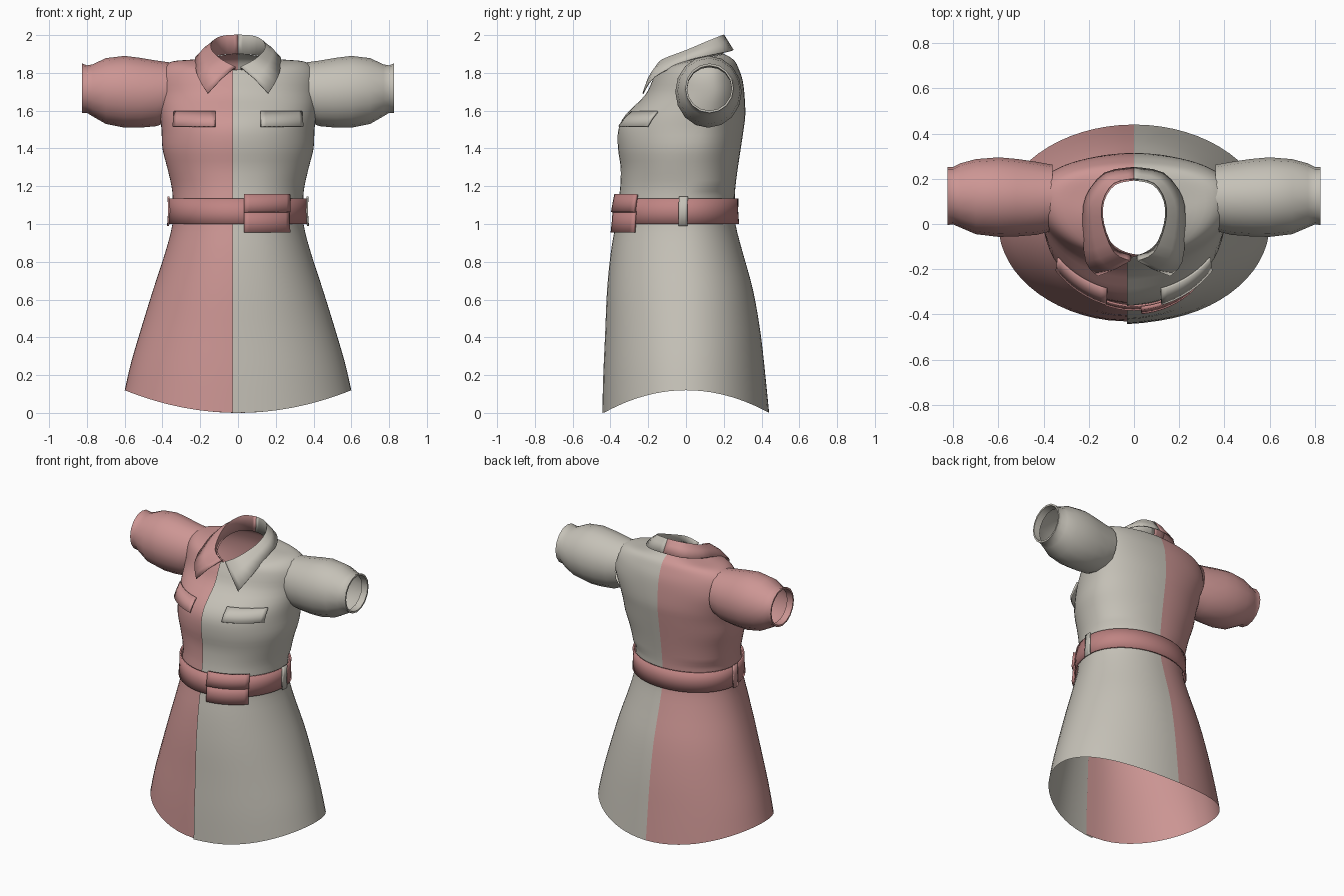
import bpy, bmesh, math

if "Cube" in bpy.data.objects:
    bpy.data.objects.remove(bpy.data.objects["Cube"])


def material(name, rgb):
    m = bpy.data.materials.new(name)
    m.diffuse_color = (*rgb, 1)
    m.use_nodes = True
    m.node_tree.nodes["Principled BSDF"].inputs["Base Color"].default_value = m.diffuse_color
    return m


PINK = material("dusty pink", (0.61, 0.305, 0.296))
ROSE = material("deep rose", (0.52, 0.23, 0.225))
GRAY = material("warm gray", (0.56, 0.535, 0.475))
SIDES = ((1, GRAY, "right"), (-1, PINK, "left"))

# garment rings: side z, front z, back z, half width, front y, centre y, back y
RINGS = [
    (.12, 0, 0, .60, -.435, 0, .44),
    (.27, .2, .2, .565, -.43, 0, .42),
    (.45, .42, .42, .512, -.42, 0, .395),
    (.65, .65, .65, .45, -.41, 0, .355),
    (.85, .85, .85, .385, -.39, -.01, .30),
    (1.0, 1.0, 1.0, .347, -.365, -.01, .262),
    (1.12, 1.12, 1.12, .345, -.35, -.01, .258),
    (1.2, 1.2, 1.2, .352, -.34, 0, .262),
    (1.3, 1.3, 1.3, .375, -.338, 0, .275),
    (1.4, 1.4, 1.4, .40, -.352, .02, .29),
    (1.5, 1.5, 1.5, .405, -.35, .05, .305),
    (1.58, 1.58, 1.58, .415, -.31, .08, .314),
    (1.68, 1.68, 1.68, .43, -.21, .12, .31),
    (1.76, 1.76, 1.76, .43, -.17, .12, .30),
    (1.82, 1.79, 1.82, .41, -.155, .12, .28),
    (1.86, 1.80, 1.86, .35, -.15, .11, .26),
    (1.87, 1.81, 1.885, .24, -.145, .08, .23),
    (1.88, 1.815, 1.90, .145, -.14, .04, .20),
]


def spline(rows, u):
    """Smooth interpolation through a list of rows."""
    n = len(rows) - 1
    i = min(int(u), n - 1)
    t = u - i
    a, b, c, d = (rows[min(max(k, 0), n)] for k in (i - 1, i, i + 1, i + 2))
    return [q + .5 * t * (r - p + t * (2 * p - 5 * q + 4 * r - s + t * (3 * (q - r) + s - p)))
            for p, q, r, s in zip(a, b, c, d)]


def surface(u, a, off=0.0):
    """Point on the garment; angle 0 is the front, pi the back."""
    zs, zf, zb, hw, yf, yc, yb = spline(RINGS, u)
    s, c = math.sin(a), math.cos(a)
    depth = yc - yf if c > 0 else yb - yc
    zc = zf if c > 0 else zb
    e = 1 if c > 0 or u < 7 else .85
    y = yc - depth * math.copysign(abs(c) ** e, c)
    nx, ny = s / hw, -c / depth
    k = off / math.hypot(nx, ny)
    return [hw * s + nx * k, y + ny * k, zs + (zc - zs) * c * c]


def row_at(z):
    lo, hi = 0, 14
    for _ in range(30):
        mid = (lo + hi) / 2
        lo, hi = (mid, hi) if spline(RINGS, mid)[0] < z else (lo, mid)
    return lo


def sheet(name, rows, mat, thick=0.0, closed=False, offset=0, angle=40):
    """Quad grid through rows of points, with optional thickness."""
    bm = bmesh.new()
    grid = [[bm.verts.new(p) for p in r] for r in rows]
    n = len(rows[0])
    for r0, r1 in zip(grid, grid[1:]):
        for j in range(n if closed else n - 1):
            k = (j + 1) % n
            bm.faces.new((r0[j], r0[k], r1[k], r1[j]))
    bmesh.ops.recalc_face_normals(bm, faces=bm.faces)
    me = bpy.data.meshes.new(name)
    bm.to_mesh(me)
    bm.free()
    me.materials.append(mat)
    ob = bpy.data.objects.new(name, me)
    bpy.context.collection.objects.link(ob)
    if thick:
        mod = ob.modifiers.new("thickness", "SOLIDIFY")
        mod.thickness, mod.offset = thick, offset
    bpy.ops.object.select_all(action="DESELECT")
    ob.select_set(True)
    bpy.context.view_layer.objects.active = ob
    bpy.ops.object.shade_smooth_by_angle(angle=math.radians(angle))
    return ob


def patch(name, z0, z1, a0, a1, off0, off1, mat, n=10, closed=False, thick=.01, flip=1):
    """Curved plate lying on the garment between two heights and angles."""
    rows = []
    for i in range(3):
        t = i / 2
        u = row_at(z0 + (z1 - z0) * t)
        pts = [surface(u, a0 + (a1 - a0) * j / n, off0 + (off1 - off0) * t)
               for j in range(n if closed else n + 1)]
        rows.append([(flip * x, y, z) for x, y, z in pts])
    return sheet(name, rows, mat, thick, closed)


# dress halves, overlapping at the front opening
COLS, STEPS = 32, 3
for s, mat, side in SIDES:
    rows = []
    for i in range((len(RINGS) - 1) * STEPS + 1):
        row = []
        for j in range(COLS + 1):
            a = math.pi * j / COLS
            x, y, z = surface(i / STEPS, a)
            if a < math.pi / 2:
                w = math.exp(-(x / .08) ** 2)
                x -= .03 * w
                y += (-.008 if s > 0 else .004) * w
            row.append((s * x, y, z))
        rows.append(row)
    sheet("dress_half_" + side, rows, mat)

# sleeves with turned-in cuffs: x, bottom z, top z, front y, back y
SLEEVE = [(.36, 1.55, 1.855, -.03, .262), (.43, 1.518, 1.865, -.048, .275),
          (.52, 1.51, 1.88, -.055, .288), (.60, 1.51, 1.89, -.057, .295),
          (.70, 1.53, 1.878, -.045, .287), (.77, 1.57, 1.845, -.015, .268),
          (.80, 1.588, 1.84, -.002, .252), (.826, 1.588, 1.85, -.004, .252),
          (.826, 1.60, 1.838, .006, .242), (.78, 1.60, 1.83, .006, .242)]
for s, mat, side in SIDES:
    rows = []
    for x, z0, z1, y0, y1 in SLEEVE:
        rows.append([(s * x, (y0 + y1) / 2 + (y1 - y0) / 2 * math.cos(a),
                      (z0 + z1) / 2 + (z1 - z0) / 2 * math.sin(a))
                     for a in (math.tau * k / 16 for k in range(16))])
    sheet("sleeve_" + side, rows, mat, closed=True)

# folded collar: stand base, fold line, outer edge (front to back)
BASE = [(.015, -.14, 1.815), (.09, -.105, 1.83), (.135, 0, 1.86),
        (.135, .1, 1.88), (.085, .175, 1.895), (0, .195, 1.90)]
FOLD = [(.015, -.162, 1.83), (.09, -.125, 1.87), (.14, 0, 1.918),
        (.14, .1, 1.96), (.09, .18, 1.992), (0, .202, 2.0)]
EDGE = [(.16, -.228, 1.69), (.213, -.165, 1.78), (.225, 0, 1.862),
        (.212, .12, 1.892), (.13, .225, 1.913), (0, .25, 1.92)]
for s, mat, side in SIDES:
    rows = []
    for line in (BASE, FOLD, EDGE):
        pts = [spline(line, k / 3) for k in range(16)]
        rows.append([(s * x, y, z) for x, y, z in pts])
    mid = [[(p[0] + q[0]) / 2, (p[1] + q[1]) / 2 - .006, (p[2] + q[2]) / 2 + .008]
           for p, q in zip(rows[1], rows[2])]
    mid[-1][0] = 0
    rows.insert(2, mid)
    sheet("collar_" + side, rows, mat, .006, angle=50)

# chest pocket flaps
for s, mat, side in SIDES:
    patch("pocket_flap_" + side, 1.515, 1.595, .285, .92, .026, .006, mat, flip=s)

# belt, its two front tabs and the side loops
patch("belt", 1.0, 1.135, 0, math.tau, .014, .014, ROSE, n=64, closed=True)
patch("belt_tab_lower", .955, 1.07, .085, .81, .02, .026, ROSE, thick=.016)
patch("belt_tab_upper", 1.062, 1.157, .085, .81, .034, .028, ROSE, thick=.016)
for s, mat, side in SIDES:
    patch("belt_loop_" + side, .99, 1.145, 1.49, 1.63, .022, .022, mat, n=3, flip=s)
